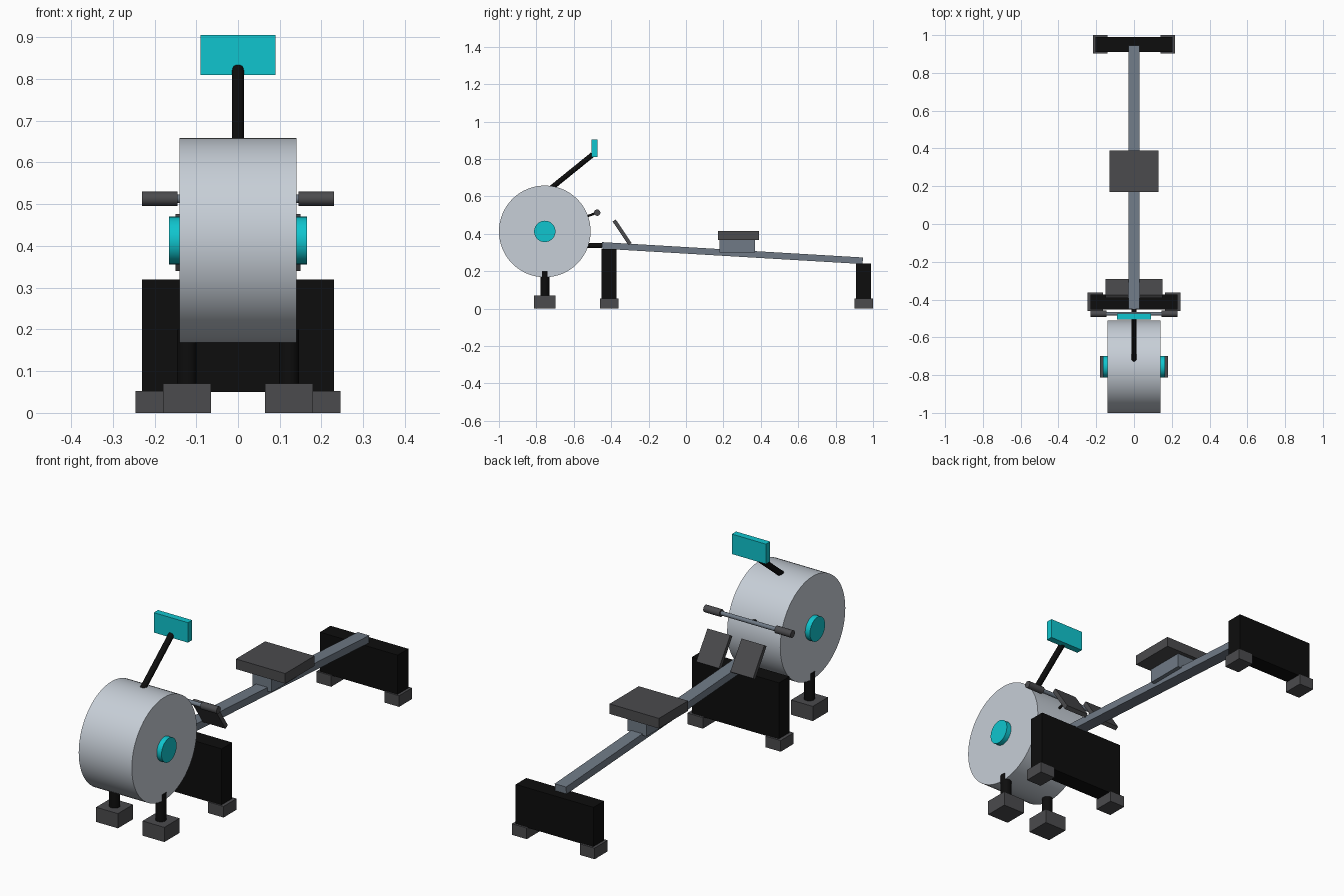
import bpy, math
from mathutils import Vector

if "Cube" in bpy.data.objects:
    bpy.data.objects.remove(bpy.data.objects["Cube"])


def material(name, rgb):
    m = bpy.data.materials.new(name)
    m.diffuse_color = (*rgb, 1)
    m.use_nodes = True
    m.node_tree.nodes["Principled BSDF"].inputs["Base Color"].default_value = m.diffuse_color
    return m


SILVER = material("silver", (0.57, 0.62, 0.68))
TEAL = material("teal", (0.005, 0.56, 0.62))
SLATE = material("slate grey", (0.16, 0.195, 0.24))
DARK = material("dark grey", (0.07, 0.07, 0.075))
BLACK = material("black", (0.004, 0.004, 0.004))


def box(name, mat, x, y, z):
    """Box from (min, max) ranges on each axis."""
    bpy.ops.mesh.primitive_cube_add(size=1, location=[(a + b) / 2 for a, b in (x, y, z)])
    ob = bpy.context.object
    ob.name = name
    ob.scale = [b - a for a, b in (x, y, z)]
    bpy.ops.object.transform_apply(location=False, rotation=False, scale=True)
    ob.data.materials.append(mat)
    return ob


def rod(name, mat, start, end, radius, sides=32):
    """Cylinder between two points."""
    a, b = Vector(start), Vector(end)
    bpy.ops.mesh.primitive_cylinder_add(vertices=sides, radius=radius,
                                        depth=(b - a).length, location=(a + b) / 2)
    ob = bpy.context.object
    ob.name = name
    ob.rotation_euler = (b - a).to_track_quat('Z', 'Y').to_euler()
    ob.data.materials.append(mat)
    bpy.ops.object.shade_smooth_by_angle(angle=math.radians(30))
    return ob


def plank(name, mat, x, start, end, thickness):
    """Sloping slab whose centre line runs between two (y, z) points."""
    dy, dz = end[0] - start[0], end[1] - start[1]
    length = math.hypot(dy, dz)
    ob = box(name, mat, x, (-length / 2, length / 2), (-thickness / 2, thickness / 2))
    ob.location.y = (start[0] + end[0]) / 2
    ob.location.z = (start[1] + end[1]) / 2
    ob.rotation_euler.x = math.atan2(dz, dy)
    return ob


# Flywheel drum and hub caps
WY, WZ = -0.755, 0.413
rod("flywheel", SILVER, (-0.14, WY, WZ), (0.14, WY, WZ), 0.245, 64)

# Rail, its coupling to the drum, and the sliding seat
plank("rail", SLATE, (-0.03, 0.03), (-0.45, 0.338), (0.945, 0.256), 0.035)
rod("rail_coupling", BLACK, (0, -0.54, 0.337), (0, -0.43, 0.337), 0.014)
box("seat_carriage", SLATE, (-0.05, 0.05), (0.18, 0.37), (0.30, 0.367))
box("seat", DARK, (-0.13, 0.13), (0.17, 0.39), (0.367, 0.415))

# Stand panels
box("front_stand", BLACK, (-0.23, 0.23), (-0.452, -0.372), (0.05, 0.32))
box("rear_stand", BLACK, (-0.205, 0.205), (0.91, 0.99), (0.05, 0.24))

# Monitor on its arm
rod("monitor_arm", BLACK, (0, -0.72, 0.645), (0, -0.50, 0.823), 0.014)
box("monitor", TEAL, (-0.09, 0.09), (-0.506, -0.474), (0.81, 0.905))

# Pull handle and its strap
rod("handle_strap", BLACK, (0, -0.54, 0.49), (0, -0.475, 0.513), 0.006, 16)
rod("handle_bar", SLATE, (-0.16, -0.475, 0.513), (0.16, -0.475, 0.513), 0.01, 24)

# Mirrored parts
for s, side in ((-1, "left"), (1, "right")):
    def span(inner, outer):
        return tuple(sorted((s * inner, s * outer)))

    rod(f"hub_{side}", TEAL, (s * 0.13, WY, WZ), (s * 0.165, WY, WZ), 0.057, 48)
    rod(f"drum_leg_{side}", BLACK, (s * 0.122, WY, 0.05), (s * 0.122, WY, 0.2), 0.024)
    box(f"drum_foot_{side}", DARK, span(0.065, 0.18), (-0.812, -0.698), (0, 0.07))
    box(f"front_foot_{side}", DARK, span(0.165, 0.246), (-0.46, -0.362), (0, 0.053))
    box(f"rear_foot_{side}", DARK, span(0.14, 0.218), (0.902, 1.0), (0, 0.053))
    plank(f"footrest_{side}", DARK, span(0.03, 0.15), (-0.384, 0.471), (-0.299, 0.345), 0.02)
    rod(f"grip_{side}", DARK, (s * 0.145, -0.475, 0.513), (s * 0.23, -0.475, 0.513), 0.017, 24)
